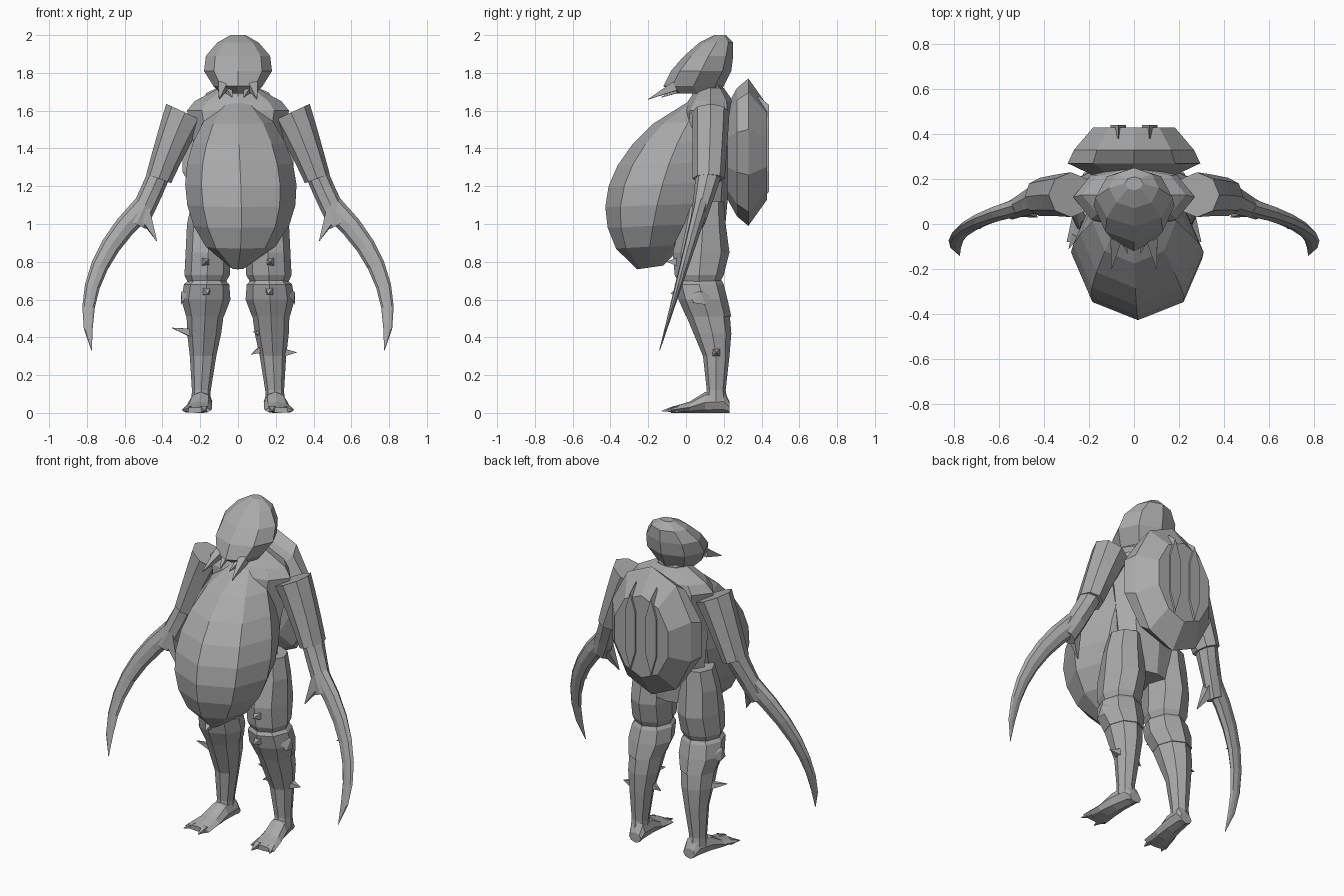
import bpy, bmesh, math
from mathutils import Vector

cube = bpy.data.objects.get("Cube")
if cube:
    bpy.data.objects.remove(cube, do_unlink=True)

GREY = (0.4, 0.4, 0.4, 1)
grey = bpy.data.materials.new("plain grey")
grey.use_nodes = True
grey.diffuse_color = GREY
grey.node_tree.nodes["Principled BSDF"].inputs["Base Color"].default_value = GREY

X_AXIS, Y_AXIS, Z_AXIS = Vector((1, 0, 0)), Vector((0, 1, 0)), Vector((0, 0, 1))
SIDES = {"left": 1, "right": -1}


def loft(name, rings, sides=8, mirror=1):
    """Skin closed rings, each given as centre, first half axis, second half axis."""
    bm = bmesh.new()
    loops = []
    for centre, first, second in rings:
        loop = []
        for i in range(sides):
            angle = math.tau * i / sides
            point = centre + first * math.cos(angle) + second * math.sin(angle)
            point.x *= mirror
            loop.append(bm.verts.new(point))
        loops.append(loop)
    for lower, upper in zip(loops, loops[1:]):
        for i in range(sides):
            bm.faces.new((lower[i - 1], lower[i], upper[i], upper[i - 1]))
    bm.faces.new(loops[0])
    bm.faces.new(loops[-1])
    bmesh.ops.recalc_face_normals(bm, faces=bm.faces)
    mesh = bpy.data.meshes.new(name)
    bm.to_mesh(mesh)
    bm.free()
    mesh.materials.append(grey)
    part = bpy.data.objects.new(name, mesh)
    bpy.context.collection.objects.link(part)
    return part


def stack(name, rows, centre_x=lambda z: 0, mirror=1):
    """Upright part from level rings: height, centre y, half depth, half width."""
    rings = [(Vector((centre_x(z), y, z)), Y_AXIS * depth, X_AXIS * width)
             for z, y, depth, width in rows]
    return loft(name, rings, mirror=mirror)


def bend(name, start, control, end, width, depth, steps, mirror):
    """Limb swept along a quadratic curve with width and depth rules."""
    start, control, end = Vector(start), Vector(control), Vector(end)
    rings = []
    for i in range(steps + 1):
        t = i / steps
        centre = start.lerp(control, t).lerp(control.lerp(end, t), t)
        along = control.lerp(end, t) - start.lerp(control, t)
        across = along.cross(Y_AXIS).normalized()
        rings.append((centre, across * width(t), Y_AXIS * depth(t)))
    return loft(name, rings, mirror=mirror)


def spike(name, base, tip, radius, mirror=1, sides=4):
    """Thorn that narrows from its base to a point."""
    base, tip = Vector(base), Vector(tip)
    along = (tip - base).normalized()
    first = along.orthogonal().normalized() * radius
    second = along.cross(first)
    rings = [(base, first, second), (tip, first * 0.05, second * 0.05)]
    return loft(name, rings, sides, mirror)


# Head, neck and torso
stack("head", [(1.69, .06, .12, .09), (1.73, .04, .16, .13), (1.81, .08, .16, .18),
               (1.89, .12, .13, .17), (1.96, .16, .09, .11), (2, .18, .03, .04)])
stack("neck", [(1.6, .12, .12, .15), (1.68, .12, .09, .1), (1.74, .12, .07, .09)])
stack("torso", [(.9, .1, .1, .17), (1.35, .1, .14, .22),
                (1.6, .12, .14, .27), (1.65, .13, .12, .23), (1.72, .13, .07, .1)])

# Hanging belly: full from chest to waist, then tapering to a low point
belly_rings = []
BELLY_STEPS = 8
for i in range(BELLY_STEPS + 1):
    t = i / BELLY_STEPS
    swell = abs(math.sin(math.pi * t)) ** .7
    front = Vector((0, -.26 * t - .28 * swell, 1.64 - .88 * t))
    back = Vector((0, .2 - .32 * t ** 3, 1.66 - .88 * t))
    half_width = .08 + .03 * t - .07 * t ** 8 + .2 * swell
    belly_rings.append(((front + back) / 2 + X_AXIS * .03 * t * swell,
                        (back - front) / 2, X_AXIS * half_width))
loft("belly", belly_rings)

# Back shell: sides wrap forward, ends sit further back, flat rear
shell_rings = []
for y, height, width in ((.22, .25, .2), (.27, .34, .31), (.33, .39, .28), (.43, .25, .19)):
    shell_rings.append((Vector((0, y, 1.38)), Z_AXIS * height, X_AXIS * width))
loft("back_shell", shell_rings, sides=10)

for side, mirror in SIDES.items():
    # Wing case edge beside the centre line of the shell
    wing_rings = [(Vector((.07, y, 1.4)), Z_AXIS * height, X_AXIS * .04)
                  for y, height in ((.38, .28), (.44, .23))]
    loft(side + "_wing_edge", wing_rings, 6, mirror)

    # Fangs below the face
    spike(side + "_fang", (.08, -.06, 1.73), (.1, -.2, 1.66), .035, mirror)
    spike(side + "_inner_fang", (.05, -.05, 1.71), (.03, -.13, 1.67), .025, mirror)

    # Upper arm, forearm, and the curved blade that replaces the hand
    bend(side + "_upper_arm", (.28, .13, 1.59), (.34, .13, 1.46), (.42, .12, 1.24),
         lambda t: .11 - .04 * t, lambda t: .1 - .015 * t, 4, mirror)
    bend(side + "_forearm", (.42, .12, 1.26), (.46, .1, 1.16), (.54, .06, 1),
         lambda t: .06, lambda t: .07 - .03 * t, 3, mirror)
    bend(side + "_blade", (.5, .08, 1.09), (.87, -.02, .74), (.775, -.14, .33),
         lambda t: .06 * (1 - t) ** .5 + .001, lambda t: .04 * (1 - t) + .002, 7, mirror)
    spike(side + "_elbow_spike", (.5, .07, 1.06), (.43, .03, .91), .05, mirror)
    spike(side + "_blade_barb", (.72, -.01, .8), (.68, -.02, .77), .02, mirror)

    # Leg: thigh, knee guard and calf, leaning slightly outwards
    def lean(z):
        return .2 - .05 * z

    stack(side + "_thigh", [(1.12, .1, .1, .1), (1, .09, .12, .12), (.85, .08, .15, .12),
                            (.73, .07, .13, .12), (.69, .07, .11, .1)], lean, mirror)
    stack(side + "_knee_guard", [(.7, .07, .12, .1), (.68, .07, .13, .12),
                                 (.6, .09, .13, .13), (.51, .12, .12, .1)], lean, mirror)
    stack(side + "_calf", [(.54, .11, .12, .1), (.42, .14, .1, .09), (.3, .16, .07, .07),
                           (.12, .16, .05, .05), (.06, .16, .06, .05)], lean, mirror)
    spike(side + "_thigh_spike", (.17, -.05, .8), (.17, -.1, .8), .03, mirror)
    spike(side + "_knee_spike", (.17, -.02, .65), (.16, -.08, .63), .04, mirror)
    spike(side + "_knee_disc", (.27, .08, .62), (.3, .08, .64), .06, mirror, sides=6)

    # Foot with two blunt toes
    foot_rings = []
    for y, height, width in ((.23, .06, .04), (.2, .12, .05), (.1, .11, .06),
                             (.02, .06, .07), (-.08, .03, .08)):
        foot_rings.append((Vector((.21 - .12 * y, y, height / 2)),
                           Z_AXIS * height / 2, X_AXIS * width))
    loft(side + "_foot", foot_rings, mirror=mirror)
    spike(side + "_inner_toe", (.18, -.06, .02), (.18, -.13, .01), .025, mirror)
    spike(side + "_outer_toe", (.26, -.05, .02), (.29, -.11, .01), .025, mirror)

# Calf thorns, different on each leg
spike("right_calf_thorn", (.23, .13, .42), (.35, .1, .45), .035, SIDES["right"])
spike("left_outer_thorn", (.23, .16, .32), (.31, .16, .32), .035)
spike("left_inner_thorn", (.13, .15, .34), (.07, .14, .31), .03)
spike("left_upper_thorn", (.12, .1, .42), (.08, .08, .43), .02)
